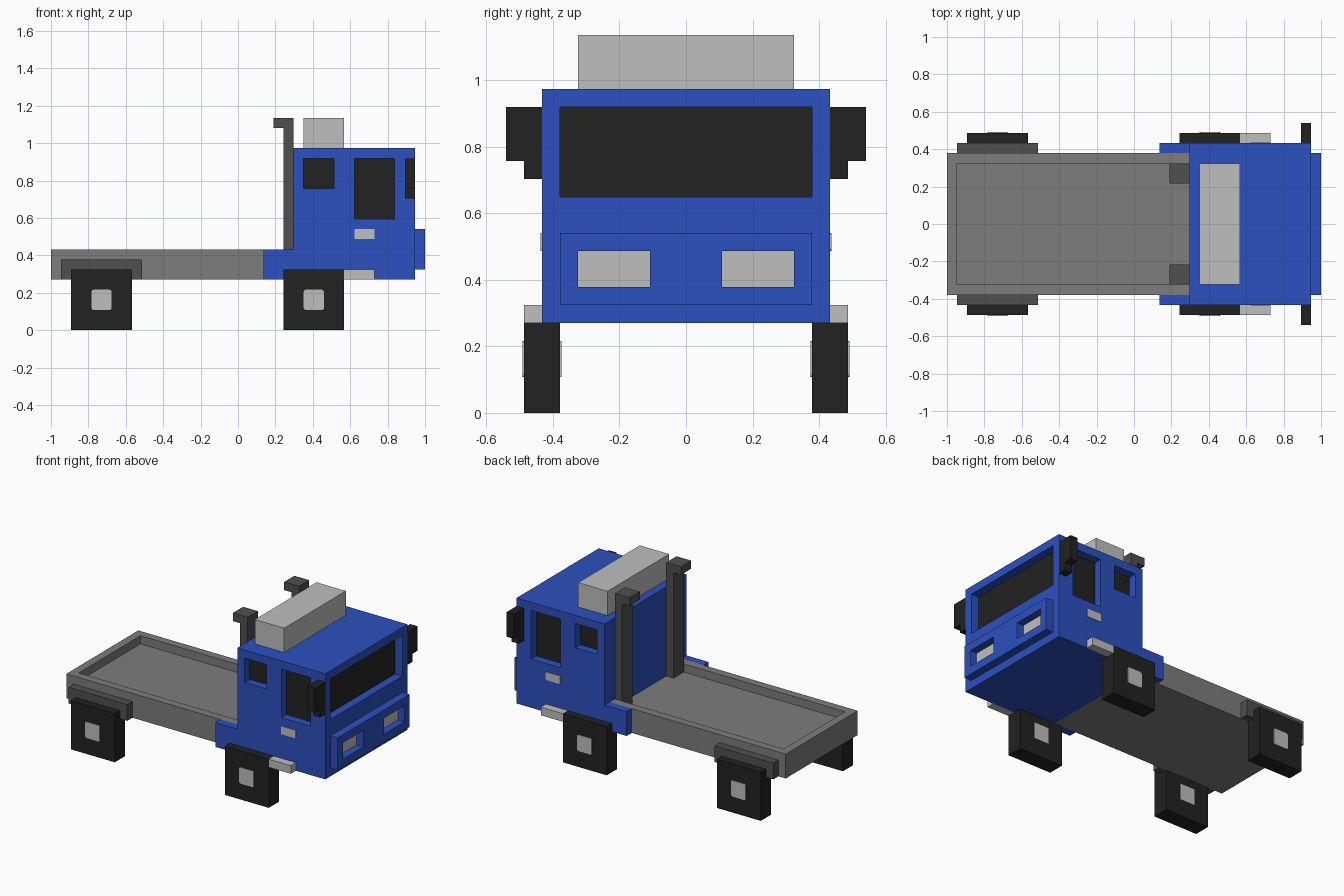
import bpy, bmesh

if "Cube" in bpy.data.objects:
    bpy.data.objects.remove(bpy.data.objects["Cube"], do_unlink=True)

U = 2 / 37      # one block; the truck is 37 blocks long
T = 0.08        # plate thickness in blocks


def material(name, rgb):
    m = bpy.data.materials.new(name)
    m.use_nodes = True
    m.diffuse_color = (*rgb, 1)
    m.node_tree.nodes["Principled BSDF"].inputs["Base Color"].default_value = (*rgb, 1)
    return m


BLUE = material("cab blue", (0.025, 0.082, 0.52))
BLACK = material("black", (0.016, 0.016, 0.016))
MID = material("bed grey", (0.205, 0.205, 0.205))
DARK = material("dark grey", (0.08, 0.08, 0.08))
LIGHT = material("light grey", (0.52, 0.52, 0.52))


def boxes(name, mat, *specs, side=1, rounded=0):
    """Boxes (x0, x1, y0, y1, z0, z1) in blocks, x counted from the tail."""
    bm = bmesh.new()
    for x0, x1, y0, y1, z0, z1 in specs:
        vs = bmesh.ops.create_cube(bm, size=1)["verts"]
        for v in vs:
            v.co.x = ((x0 + x1) / 2 + v.co.x * (x1 - x0) - 18.5) * U
            v.co.y = ((y0 + y1) / 2 + v.co.y * (y1 - y0)) * side * U
            v.co.z = ((z0 + z1) / 2 + v.co.z * (z1 - z0)) * U
    if rounded:
        # round only the edges that run across the truck
        edges = [e for e in bm.edges
                 if abs(e.verts[0].co.x - e.verts[1].co.x) < 1e-6
                 and abs(e.verts[0].co.z - e.verts[1].co.z) < 1e-6]
        bmesh.ops.bevel(bm, geom=edges, offset=rounded * U, segments=2,
                        profile=0.5, affect='EDGES')
    bmesh.ops.recalc_face_normals(bm, faces=bm.faces)
    mesh = bpy.data.meshes.new(name)
    bm.to_mesh(mesh)
    bm.free()
    mesh.materials.append(mat)
    ob = bpy.data.objects.new(name, mesh)
    bpy.context.collection.objects.link(ob)
    return ob


def cut(ob, *specs):
    """Carve box-shaped recesses out of an object."""
    cutter = boxes(ob.name + "_cutter", ob.data.materials[0], *specs)
    cutter.hide_render = True
    mod = ob.modifiers.new("recesses", 'BOOLEAN')
    mod.operation = 'DIFFERENCE'
    mod.solver = 'EXACT'
    mod.object = cutter
    bpy.context.view_layer.objects.active = ob
    bpy.ops.object.modifier_apply(modifier=mod.name)
    bpy.data.objects.remove(cutter, do_unlink=True)


# Cab with recessed windscreen and side windows
WINDOWS = [(25, 28, 14, 17), (30, 34, 11, 17)]   # x0, x1, z0, z1
D = 1 + T
cab = boxes("cab", BLUE, (24, 36, -8, 8, 5, 18))
cut(cab, (36 - D, 37, -7, 7, 12, 17),
    *[(x0, x1, 8 - D, 9, z0, z1) for x0, x1, z0, z1 in WINDOWS],
    *[(x0, x1, -9, -8 + D, z0, z1) for x0, x1, z0, z1 in WINDOWS])
boxes("windscreen", BLACK, (36 - D, 35, -7, 7, 12, 17))

# Front panel with sunken headlights
panel = boxes("front_panel", BLUE, (36, 37, -7, 7, 6, 10))
cut(panel, (35, 38, 2, 6, 7, 9), (35, 38, -6, -2, 7, 9))

# Roof box
boxes("roof_box", LIGHT, (25, 29, -6, 6, 18, 21))

# Load bed with a shallow tray that runs up to the cab
bed = boxes("load_bed", MID, (0, 24, -7, 7, 5, 8))
cut(bed, (1, 25, -6, 6, 7, 9))

# Parts repeated on both sides
for side, tag in ((1, "left"), (-1, "right")):
    boxes(f"{tag}_headlight", LIGHT, (36, 36 + T, 2, 6, 7, 9), side=side)
    boxes(f"{tag}_side_windows", BLACK,
          *[(x0, x1, 8 - D, 7, z0, z1) for x0, x1, z0, z1 in WINDOWS], side=side)
    boxes(f"{tag}_door_handle", LIGHT, (30, 32, 8, 8 + T, 9, 10),
          side=side, rounded=0.2)
    boxes(f"{tag}_cab_skirt", BLUE, (21, 24, 7, 8, 5, 8), side=side)
    boxes(f"{tag}_step", LIGHT, (29, 32, 8, 9, 5, 6), side=side)
    boxes(f"{tag}_mirror", BLACK, (35, 36, 8, 10, 14, 17),
          (35, 36, 8, 9, 13, 14), side=side)
    boxes(f"{tag}_exhaust", DARK, (23, 24, 4, 6, 7, 20),
          (22, 24, 4, 6, 20, 21), side=side)
    boxes(f"{tag}_rear_fender", DARK, (1, 9, 7, 8, 5, 7), side=side)
    for x, axle in ((23, "front"), (2, "rear")):
        boxes(f"{tag}_{axle}_wheel", BLACK, (x, x + 6, 7, 9, 0, 6), side=side)
        # hub plates on the outer and inner faces
        boxes(f"{tag}_{axle}_hubs", LIGHT, (x + 2, x + 4, 9, 9 + T, 2, 4),
              (x + 2, x + 4, 7 - T, 7, 2, 4), side=side, rounded=0.2)
